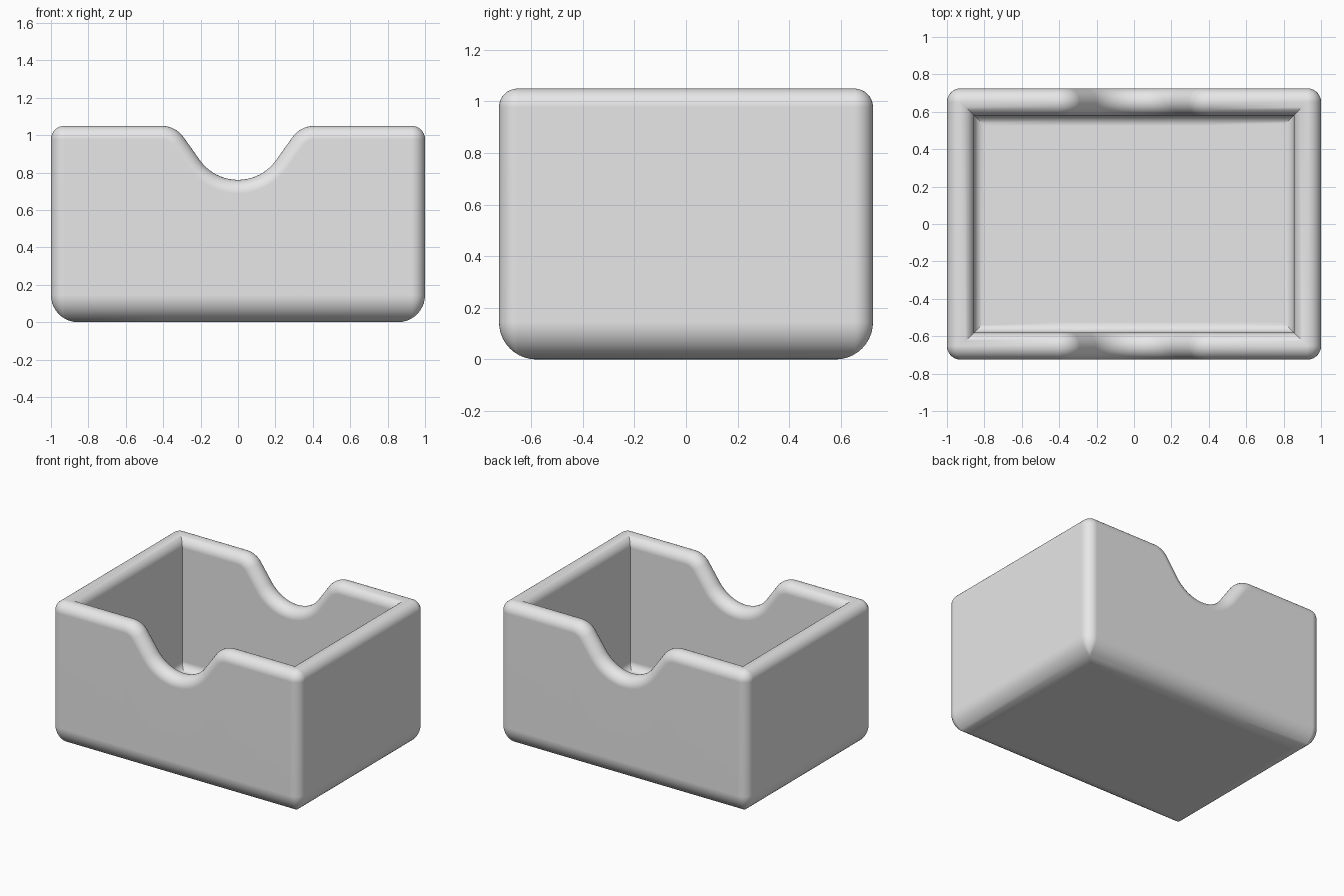
import bpy, bmesh
from math import sin, cos, pi, radians
from mathutils import Vector

cube = bpy.data.objects.get("Cube")
if cube:
    bpy.data.objects.remove(cube, do_unlink=True)

HX, HY, TOP = 1.0, 0.725, 1.05     # half sizes and height
R = 0.0725                         # half the wall thickness, radius of the rim
BASE_R = 0.145                     # outer bottom rounding
FLOOR, FLOOR_R = 0.1, 0.055        # inner floor height and rounding
CX, CY = HX - R, HY - R            # corner centres

grey = bpy.data.materials.new("plain grey")
grey.use_nodes = True
grey.diffuse_color = (0.8, 0.8, 0.8, 1)
grey.node_tree.nodes["Principled BSDF"].inputs["Base Color"].default_value = (0.8, 0.8, 0.8, 1)


def steps(a, b, n):
    return [a + (b - a) * i / n for i in range(n + 1)]


def notch_outline():
    """Finger notch from left to right: (x, z, normal x, normal z)."""
    pieces = [(-0.41, TOP - 0.147, 0.147, 90, 36, 8),
              (0, 1.011, -0.25, 36, 144, 20),
              (0.41, TOP - 0.147, 0.147, 144, 90, 8)]
    out = []
    for x, z, rad, a, b, n in pieces:
        for t in steps(radians(a), radians(b), n):
            out.append((x + rad * cos(t), z + rad * sin(t), cos(t), sin(t)))
    return out


# A station gives a point at inset d; top rows are also lowered by q along the rim normal
def wall_station(side, x, z, nx, nz):
    def point(d, height=None, q=0):
        y = HY - d
        if height is None:
            return Vector((side * (x - nx * q), side * -y, z - nz * q))
        return Vector((side * x, side * -y, height))
    return point


def corner_station(sx, sy, angle):
    def point(d, height=None, q=0):
        z = TOP - q if height is None else height
        if d < R:
            return Vector((sx * CX + cos(angle) * (R - d), sy * CY + sin(angle) * (R - d), z))
        return Vector((sx * (CX - d + R), sy * (CY - d + R), z))
    return point


# Stations run once around the box
stations = []
for side in (1, -1):
    stations += [wall_station(side, *p) for p in notch_outline()]
    start = -pi / 2 if side == 1 else pi / 2
    for k, (sx, sy) in enumerate([(side, -side), (side, side)]):
        a = start + k * pi / 2
        stations += [corner_station(sx, sy, t) for t in steps(a, a + pi / 2, 8)]

# Section rows: base rounding, rim, floor rounding
rows = []
for t in steps(pi / 2, 0, 10):
    rows.append((BASE_R * (1 - cos(t)), BASE_R * (1 - sin(t)), 0))
for t in steps(0, pi, 16):
    rows.append((R * (1 - cos(t)), None, R * (1 - sin(t))))
for t in steps(0, pi / 2, 6):
    rows.append((2 * R + FLOOR_R * (1 - cos(t)), FLOOR + FLOOR_R * (1 - sin(t)), 0))

bm = bmesh.new()
loops = [[bm.verts.new(s(*row)) for s in stations] for row in rows]
n = len(stations)
for lower, upper in zip(loops, loops[1:]):
    for i in range(n):
        j = (i + 1) % n
        bm.faces.new((lower[i], lower[j], upper[j], upper[i]))
bm.faces.new(list(reversed(loops[0])))   # underside
bm.faces.new(loops[-1])                  # floor
bmesh.ops.remove_doubles(bm, verts=bm.verts[:], dist=0.0002)
bmesh.ops.recalc_face_normals(bm, faces=bm.faces[:])

mesh = bpy.data.meshes.new("open_tray")
bm.to_mesh(mesh)
bm.free()
mesh.materials.append(grey)
tray = bpy.data.objects.new("open_tray", mesh)
bpy.context.collection.objects.link(tray)

bpy.ops.object.select_all(action="DESELECT")
tray.select_set(True)
bpy.context.view_layer.objects.active = tray
bpy.ops.object.shade_smooth_by_angle(angle=radians(30))
weighted = tray.modifiers.new("clean shading", "WEIGHTED_NORMAL")
weighted.keep_sharp = True
